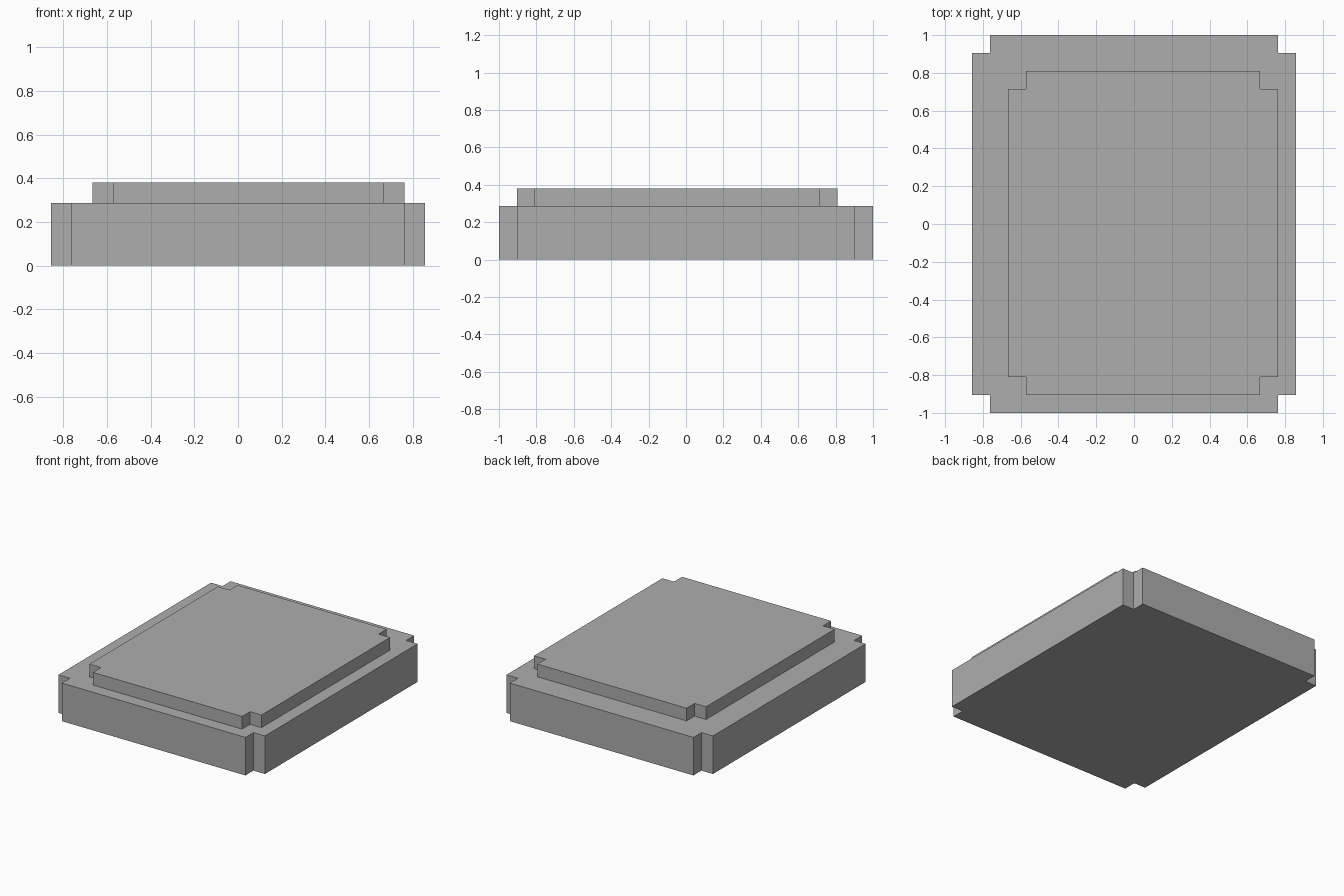
import bpy
import bmesh

cube = bpy.data.objects.get("Cube")
if cube:
    bpy.data.objects.remove(cube, do_unlink=True)

UNIT = 2 / 21  # size of one corner notch

grey = bpy.data.materials.new("plain grey")
grey.use_nodes = True
colour = (0.42, 0.42, 0.42, 1)
grey.diffuse_color = colour
grey.node_tree.nodes["Principled BSDF"].inputs["Base Color"].default_value = colour


def notched_slab(name, centre, half_x, half_y, bottom, top):
    """Rectangular slab with a square notch cut from each corner."""
    cx, cy = centre
    inner_x, inner_y = half_x - UNIT, half_y - UNIT
    outline = []
    for sx, sy in ((1, 1), (-1, 1), (-1, -1), (1, -1)):
        corner = [(half_x, inner_y), (inner_x, inner_y), (inner_x, half_y)]
        if sx * sy < 0:
            corner.reverse()
        outline += [(cx + sx * x, cy + sy * y) for x, y in corner]

    bm = bmesh.new()
    base = bm.faces.new([bm.verts.new((x, y, bottom)) for x, y in outline])
    result = bmesh.ops.extrude_face_region(bm, geom=[base], use_keep_orig=True)
    raised = [v for v in result["geom"] if isinstance(v, bmesh.types.BMVert)]
    bmesh.ops.translate(bm, verts=raised, vec=(0, 0, top - bottom))
    bmesh.ops.recalc_face_normals(bm, faces=bm.faces)
    mesh = bpy.data.meshes.new(name)
    bm.to_mesh(mesh)
    bm.free()
    mesh.materials.append(grey)
    obj = bpy.data.objects.new(name, mesh)
    bpy.context.collection.objects.link(obj)
    return obj


# Thick lower slab
notched_slab("base_slab", (0, 0), 9 * UNIT, 10.5 * UNIT, 0, 3 * UNIT)
# Thin raised plate, set slightly off centre
notched_slab("raised_plate", (UNIT / 2, -UNIT / 2), 7.5 * UNIT, 9 * UNIT, 3 * UNIT, 4 * UNIT)
